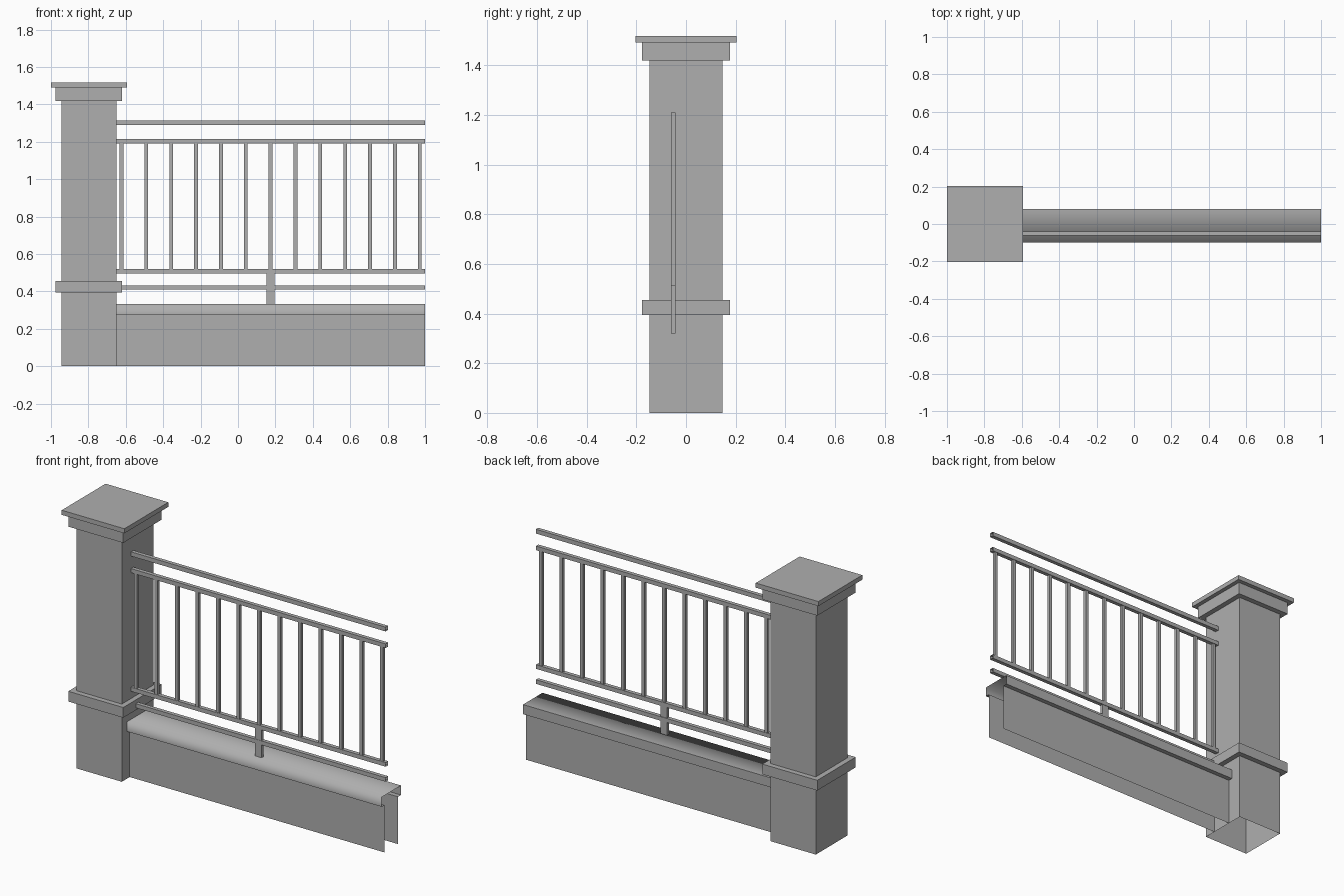
import bpy

if "Cube" in bpy.data.objects:
    bpy.data.objects.remove(bpy.data.objects["Cube"])

# Dark grey paint shared by every part
GREY = bpy.data.materials.new("dark_grey")
GREY.diffuse_color = (0.43, 0.43, 0.43, 1)
GREY.use_nodes = True
GREY.node_tree.nodes["Principled BSDF"].inputs["Base Color"].default_value = GREY.diffuse_color


def make_mesh(name, verts, faces):
    mesh = bpy.data.meshes.new(name)
    mesh.from_pydata(verts, [], faces)
    mesh.update()
    mesh.materials.append(GREY)
    obj = bpy.data.objects.new(name, mesh)
    bpy.context.collection.objects.link(obj)
    return obj


def tube_x(name, x0, x1, profile, closed=True):
    """Sweep a (y, z) profile along x, leaving the ends open."""
    n = len(profile)
    verts = [(x, y, z) for x in (x0, x1) for y, z in profile]
    faces = [(i, n + i, n + (i + 1) % n, (i + 1) % n)
             for i in range(n if closed else n - 1)]
    return make_mesh(name, verts, faces)


def square_stack(name, cx, cy, levels, cap_top=False):
    """Stack square rings given as (half x, half y, z) into one skin."""
    verts = []
    for hx, hy, z in levels:
        verts += [(cx - hx, cy - hy, z), (cx + hx, cy - hy, z),
                  (cx + hx, cy + hy, z), (cx - hx, cy + hy, z)]
    faces = [(4 * k + i, 4 * k + (i + 1) % 4, 4 * k + 4 + (i + 1) % 4, 4 * k + 4 + i)
             for k in range(len(levels) - 1) for i in range(4)]
    if cap_top:
        t = len(verts) - 4
        faces.append((t, t + 1, t + 2, t + 3))
    return make_mesh(name, verts, faces)


# Pillar with band and stepped cap, open underneath
steps = [(0.147, 0), (0.147, 0.395), (0.178, 0.395), (0.178, 0.455), (0.147, 0.455),
         (0.147, 1.419), (0.178, 1.419), (0.178, 1.491), (0.203, 1.491), (0.203, 1.518)]
square_stack("pillar", -0.797, 0, [(r, r, z) for r, z in steps], cap_top=True)

# Low wall with overhanging coping, open at the ends and underneath
X0, X1 = -0.65, 1.0
wall = tube_x("low_wall", X0, X1,
              [(0.053, 0), (0.053, 0.277), (0.08, 0.277), (0.08, 0.333),
               (-0.1, 0.333), (-0.1, 0.277), (-0.074, 0.277), (-0.074, 0)], closed=False)
# Soft front edge of the coping: smooth its top and front lip only
for i in (3, 4):
    wall.data.polygons[i].use_smooth = True

# Horizontal rails
RF, RB = -0.062, -0.039
for i, (z0, z1) in enumerate([(0.409, 0.433), (0.497, 0.521),
                              (1.192, 1.216), (1.289, 1.314)]):
    tube_x(f"rail_{i + 1}", X0, X1, [(RB, z0), (RB, z1), (RF, z1), (RF, z0)])

# Vertical balusters
YC, HY = -0.051, 0.009
for i in range(13):
    x = -0.623 + i * 0.1329
    square_stack(f"baluster_{i + 1}", x, YC, [(0.01, HY, 0.51), (0.01, HY, 1.21)])

# Support post between rails and wall
square_stack("support_post", 0.174, YC, [(0.021, HY, 0.32), (0.021, HY, 0.51)])
